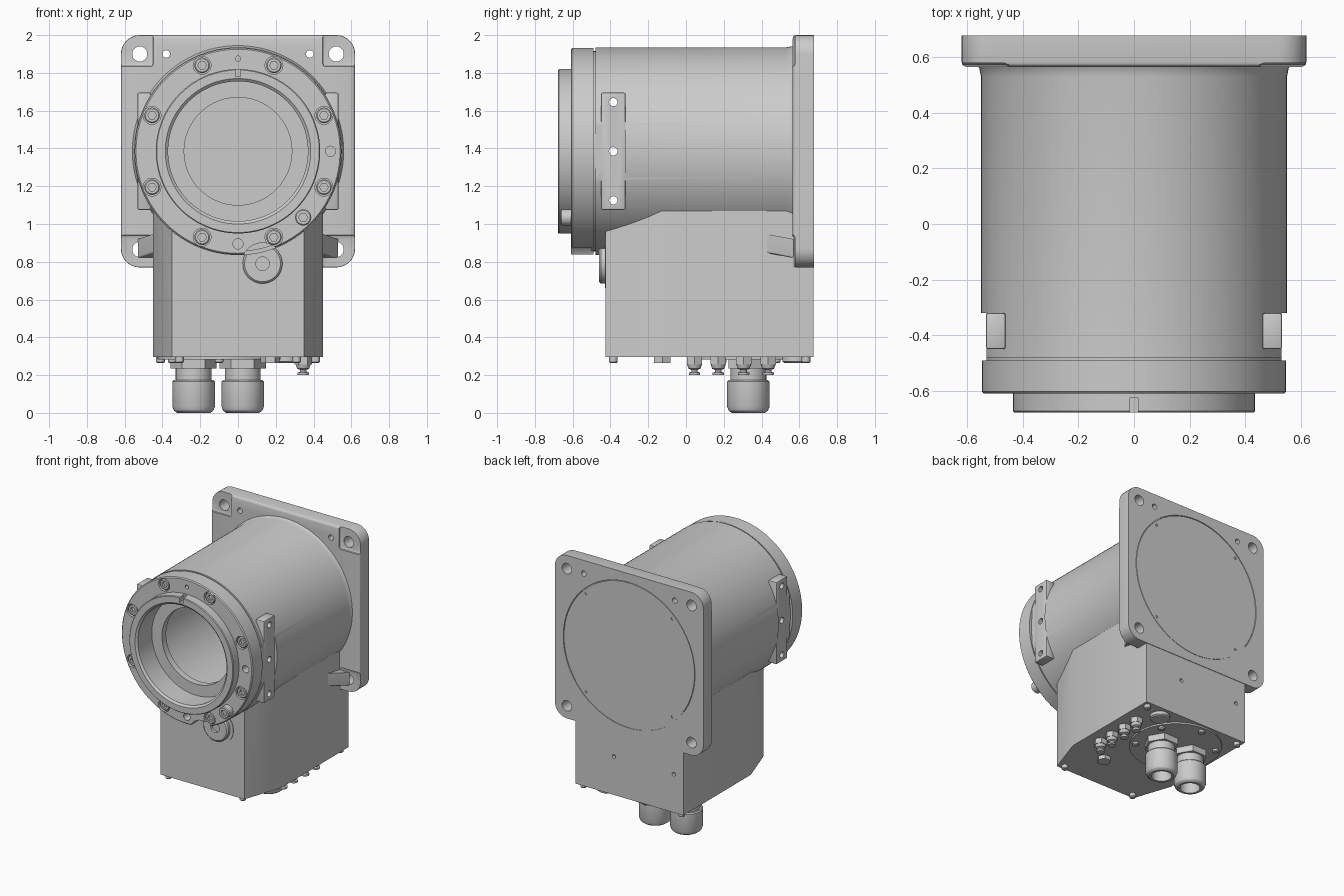
import bpy, bmesh
from math import sin, cos, pi, radians
from mathutils import Vector

if "Cube" in bpy.data.objects:
    bpy.data.objects.remove(bpy.data.objects["Cube"])

CZ = 1.385  # height of the barrel axis


def make(name, bm):
    bmesh.ops.recalc_face_normals(bm, faces=bm.faces)
    me = bpy.data.meshes.new(name)
    bm.to_mesh(me)
    bm.free()
    ob = bpy.data.objects.new(name, me)
    bpy.context.collection.objects.link(ob)
    return ob


def lathe(name, profile, loc, axis='Y', seg=32, closed=False):
    """Revolve (radius, position) points around an axis through loc."""
    bm = bmesh.new()
    rings = []
    for r, t in profile:
        ring = []
        for i in range(seg):
            a = 2 * pi * i / seg
            u, v = r * cos(a), r * sin(a)
            p = {'X': (t, u, v), 'Y': (u, t, v), 'Z': (u, v, t)}[axis]
            ring.append(bm.verts.new(Vector(p) + Vector(loc)))
        rings.append(ring)
    pairs = list(zip(rings, rings[1:]))
    if closed:
        pairs.append((rings[-1], rings[0]))
    else:
        bm.faces.new(rings[0])
        bm.faces.new(rings[-1])
    for a, b in pairs:
        for i in range(seg):
            j = (i + 1) % seg
            bm.faces.new((a[i], a[j], b[j], b[i]))
    return make(name, bm)


def rod(name, r, a, b, loc, axis='Y', seg=24):
    return lathe(name, [(r, a), (r, b)], loc, axis, seg)


def box(name, lo, hi, bevel=0):
    bm = bmesh.new()
    bmesh.ops.create_cube(bm, size=1)
    for v in bm.verts:
        v.co = [(l + h) / 2 + c * (h - l) for c, l, h in zip(v.co, lo, hi)]
    if bevel:
        bmesh.ops.bevel(bm, geom=bm.edges[:], offset=bevel, segments=2, profile=0.5, affect='EDGES')
    return make(name, bm)


def prism(name, points, offset, bevel=0):
    """Extrude a 3D outline by offset, optionally rounding the first rim."""
    bm = bmesh.new()
    face = bm.faces.new([bm.verts.new(p) for p in points])
    rim = face.edges[:]
    res = bmesh.ops.extrude_face_region(bm, geom=[face], use_keep_orig=True)
    bmesh.ops.translate(bm, vec=offset, verts=[g for g in res['geom'] if isinstance(g, bmesh.types.BMVert)])
    if bevel:
        bmesh.ops.bevel(bm, geom=rim, offset=bevel, segments=3, profile=0.5, affect='EDGES')
    return make(name, bm)


def cut(ob, *cutters):
    for c in cutters:
        m = ob.modifiers.new('cut', 'BOOLEAN')
        m.operation, m.solver, m.object = 'DIFFERENCE', 'EXACT', c
        bpy.context.view_layer.objects.active = ob
        bpy.ops.object.modifier_apply(modifier=m.name)
        bpy.data.objects.remove(c)


def socket_bolt(name, x, z, r, y0, y1):
    b = lathe(name, [(r - .006, y0), (r, y0 + .006), (r, y1)], (x, 0, z))
    cut(b, rod('hex_cutter', r * .55, y0 - .02, y0 + .02, (x, 0, z), seg=6))


# hollow barrel with flat sides at the bracket band
barrel = lathe('barrel', [(.53, -.5), (.53, -.48), (.55, -.48), (.55, .53), (.556, .56), (.57, .58),
                          (.46, .58), (.46, -.45), (.285, -.45), (.285, -.5)],
               (0, 0, CZ), seg=128, closed=True)
for s in (-1, 1):
    xs = sorted((s * .53, s * .7))
    cut(barrel, box('flat_cutter', (xs[0], -.481, 1.0), (xs[1], -.32, 1.8)))


def side_holes():
    return [rod('hole_cutter', .022, -.7, .7, (0, -.385, z), 'X', 20) for z in (1.125, CZ, 1.645)]


cut(barrel, *side_holes())

# side mounting brackets
for s, side in ((-1, 'left'), (1, 'right')):
    xs = sorted((s * .462, s * .532))
    bracket = box(side + '_bracket', (xs[0], -.45, 1.075), (xs[1], -.32, 1.695), .008)
    cut(bracket, *side_holes())

# front ring with spigot, slot, bolt counterbores and plug notch
ring = lathe('front_ring', [(.37, -.665), (.385, -.678), (.43, -.678), (.435, -.673), (.435, -.61),
                            (.54, -.61), (.547, -.603), (.547, -.49), (.53, -.49), (.53, -.5), (.37, -.5)],
             (0, 0, CZ), seg=128, closed=True)
bolts = [(sx * a, CZ + sz * b) for a, b in ((.19, .455), (.455, .19)) for sx in (-1, 1) for sz in (-1, 1)]
cut(ring, *[rod('bore_cutter', .047, -.65, -.565, (x, 0, z)) for x, z in bolts])
cut(ring, *[rod('hole_cutter', r, -.65, -.55, (x, 0, z)) for x, z, r in
            ((.49, CZ, .027), (0, 1.875, .014), (0, .895, .027))])
cut(ring, box('slot_cutter', (-.014, -.7, 1.78), (.014, -.625, 1.84)),
    rod('notch_cutter', .11, -.7, -.48, (.13, 0, .79), seg=48))
for x, z in bolts:
    socket_bolt('ring_bolt', x, z, .041, -.605, -.56)
socket_bolt('locating_bolt', .345, 1.035, .043, -.665, -.6)

# square rear flange
R = .1
outline = []
for cx, cz, a0 in ((1, 1, 0), (-1, 1, 90), (-1, -1, 180), (1, -1, 270)):
    for k in range(9):
        a = radians(a0 + k * 90 / 8)
        outline.append((cx * (.62 - R) + R * cos(a), .565, CZ + cz * (.615 - R) + R * sin(a)))
flange = prism('rear_flange', outline, (0, .113, 0), .018)
for s in (-1, 1):
    for z0, z1, hz in ((1.83, 2.1, 1.9), (.7, .945, .865)):
        xs = sorted((s * .445, s * .7))
        cut(flange, box('pad_cutter', (xs[0], .4, z0), (xs[1], .578, z1), .02),
            rod('hole_cutter', .04, .5, .75, (s * .52, 0, hz)))
    cut(flange, rod('pin_cutter', .02, .5, .75, (s * .38, 0, 1.9)))
cut(flange, rod('recess_cutter', .55, .668, .75, (0, 0, CZ), seg=96))

# rear cover disc with small screw holes
cover = rod('rear_cover', .545, .66, .677, (0, 0, CZ), seg=96)
cut(cover, *[rod('hole_cutter', .01, .67, .7, (sx * .36, 0, CZ + sz * .37), seg=12)
             for sx in (-1, 1) for sz in (-1, 1)])

# junction box below the barrel, tapered toward the front
plan = [(-.35, -.425), (.35, -.425), (.45, -.13), (.45, .674), (-.45, .674), (-.45, -.13)]
housing = prism('junction_box', [(x, y, .295) for x, y in plan], (0, 0, .785))
cut(housing, rod('barrel_cutter', .52, -.8, .8, (0, 0, CZ), seg=96))
cut(housing, *[rod('hole_cutter', .014, .65, .7, (x, 0, .585), seg=16) for x in (.13, -.37)])

# gussets between box and flange
for s, side in ((-1, 'left'), (1, 'right')):
    prism(side + '_gusset', [(s * .44, .41, .85), (s * .44, .57, .82), (s * .53, .57, .82)], (0, 0, .1), .01)

# round front plug and its seat
lathe('plug_seat', [(.13, -.429), (.13, -.42)], (.13, 0, .79), seg=48)
plug = lathe('front_plug', [(.095, -.46), (.105, -.45), (.105, -.42)], (.13, 0, .79), seg=48)
cut(plug, rod('socket_cutter', .036, -.5, -.44, (.13, 0, .79)))

# bottom disc and cable glands
rod('gland_plate', .325, .283, .3, (-.1, .335, 0), 'Z', 64)
for x in (-.235, .025):
    at = (x, .33, 0)
    lathe('gland_nut', [(.07, 0), (.088, 0), (.104, .012), (.113, .035), (.113, .165), (.105, .173),
                        (.07, .173)], at, 'Z', 40, closed=True)
    rod('gland_neck', .095, .12, .25, at, 'Z', 32)
    rod('gland_hex', .122, .235, .285, at, 'Z', 6)

# row of small hose fittings
for y in (.045, .17, .305, .435):
    at = (.345, y, 0)
    rod('fitting_hex', .047, .255, .3, at, 'Z', 6)
    lathe('fitting_tip', [(.028, .2), (.03, .203), (.03, .213), (.017, .217), (.017, .228), (.032, .234),
                          (.04, .258)], at, 'Z', 20)

# low plugs and screws on the underside
lathe('vent_plug', [(.06, .265), (.07, .272), (.07, .3)], (.25, .58, 0), 'Z', 32)
rod('hex_plug', .05, .265, .3, (.17, -.125, 0), 'Z', 6)
screws = [(s * x, y) for s in (-1, 1) for x, y in ((.31, -.385), (.41, .635))]
screws += [(-.1 + .285 * cos(a), .335 + .285 * sin(a)) for a in [pi / 6 + k * pi / 3 for k in range(6)]]
for x, y in screws:
    lathe('base_screw', [(.017, .264), (.023, .27), (.023, .3)], (x, y, 0), 'Z', 16)

# smooth round faces while keeping hard edges
for ob in bpy.data.objects:
    ob.select_set(True)
bpy.context.view_layer.objects.active = barrel
bpy.ops.object.shade_smooth_by_angle(angle=radians(30))
